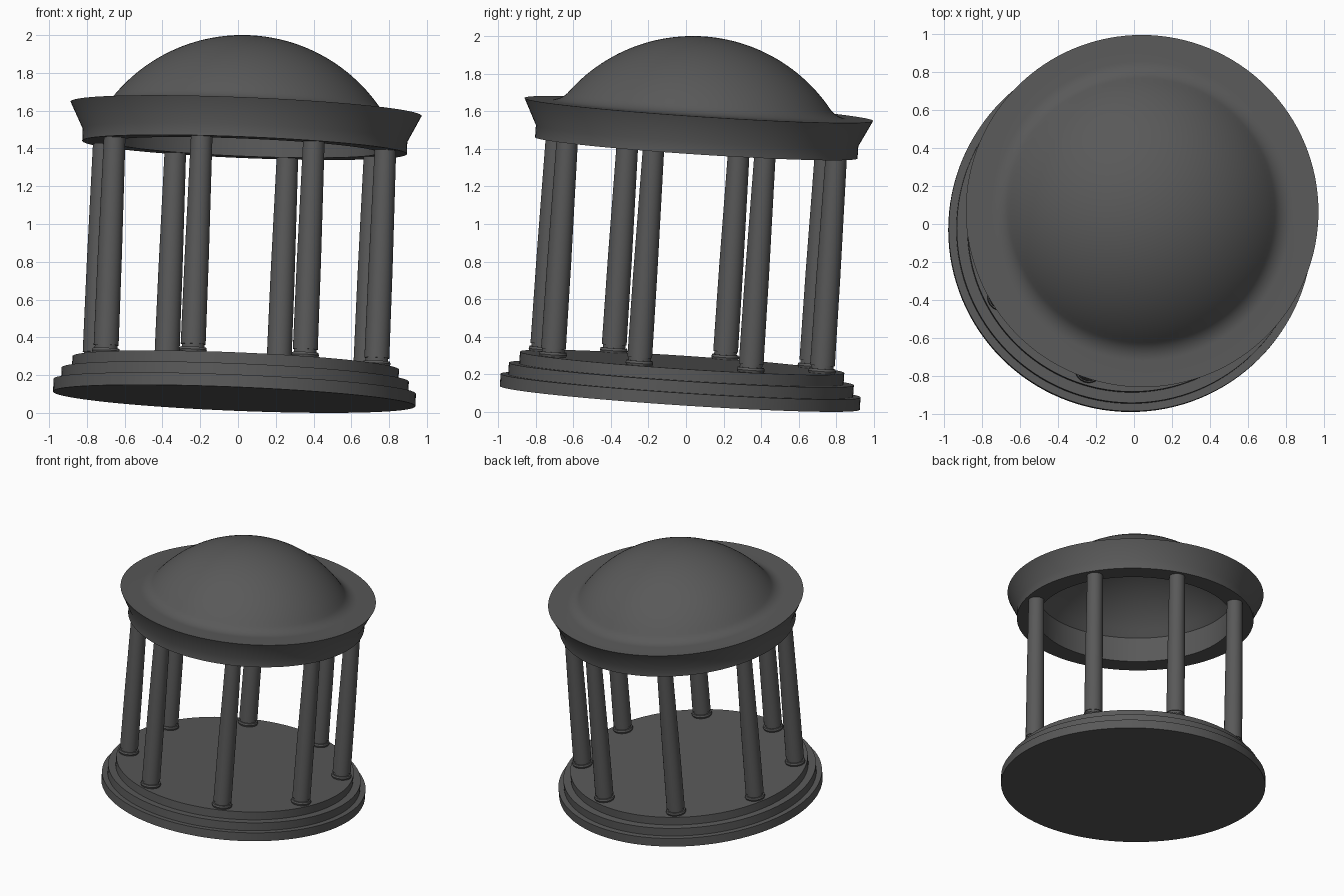
import bpy
import bmesh
from math import sin, cos, atan2, sqrt, pi, radians
from mathutils import Matrix, Vector

cube = bpy.data.objects.get("Cube")
if cube:
    bpy.data.objects.remove(cube, do_unlink=True)

# One dark grey stone colour
stone = bpy.data.materials.new("dark_grey_stone")
stone.use_nodes = True
GREY = (0.1, 0.1, 0.1, 1)
stone.diffuse_color = GREY
stone.node_tree.nodes["Principled BSDF"].inputs["Base Color"].default_value = GREY

# The whole building leans slightly to the back left
axis = Vector((0.041, 0.066, 1)).normalized()
LEAN = Matrix.Translation((-0.02, -0.033, 0.0745)) @ \
    Vector((0, 0, 1)).rotation_difference(axis).to_matrix().to_4x4()


def lathe(name, profile, steps, offset=(0, 0, 0)):
    """Revolve a closed (radius, height) outline about the upright axis."""
    bm = bmesh.new()
    verts = [bm.verts.new((r, 0, h)) for r, h in profile]
    edges = [bm.edges.new(pair) for pair in zip(verts, verts[1:])]
    if profile[0][0] > 0:
        edges.append(bm.edges.new((verts[-1], verts[0])))
    bmesh.ops.spin(bm, geom=verts + edges, cent=(0, 0, 0), axis=(0, 0, 1),
                   angle=2 * pi, steps=steps, use_duplicate=False)
    bmesh.ops.remove_doubles(bm, verts=bm.verts, dist=0.0001)
    bmesh.ops.dissolve_degenerate(bm, edges=bm.edges, dist=0.00001)
    bmesh.ops.recalc_face_normals(bm, faces=bm.faces)
    bm.transform(LEAN @ Matrix.Translation(offset))
    mesh = bpy.data.meshes.new(name)
    bm.to_mesh(mesh)
    bm.free()
    mesh.materials.append(stone)
    obj = bpy.data.objects.new(name, mesh)
    bpy.context.collection.objects.link(obj)
    bpy.ops.object.select_all(action='DESELECT')
    obj.select_set(True)
    bpy.context.view_layer.objects.active = obj
    bpy.ops.object.shade_smooth_by_angle(angle=radians(30))
    return obj


def arc(cx, cz, radius, start, end, count):
    """Points on an arc, angles measured from straight up."""
    angles = [start + (end - start) * i / count for i in range(count + 1)]
    return [(cx + radius * sin(a), cz + radius * cos(a)) for a in angles]


# Stepped round base
FLOOR = 0.19
lathe("stepped_base", [(0, 0), (0.96, 0), (0.96, 0.066), (0.92, 0.066),
                       (0.92, 0.128), (0.865, 0.128), (0.865, FLOOR), (0, FLOOR)], 128)

# Eight tapered columns with moulded feet
RING_BOTTOM = 1.335
column = [(0, FLOOR), (0.07, FLOOR), (0.074, FLOOR + 0.012), (0.07, FLOOR + 0.025),
          (0.06, FLOOR + 0.025), (0.06, FLOOR + 0.042), (0.066, FLOOR + 0.042),
          (0.064, 0.7), (0.057, RING_BOTTOM + 0.005), (0, RING_BOTTOM + 0.005)]
for i in range(8):
    a = radians(28 + 45 * i)
    lathe(f"column_{i + 1}", column, 32, (0.78 * cos(a), 0.78 * sin(a), 0))

# Hollow dome with a curved foot, flared cornice and ring beam
RIM, CENTRE, RADIUS, FILLET = 1.54, 1.046, 0.883, 0.12
rise = RIM + FILLET - CENTRE
foot_x = sqrt((RADIUS + FILLET) ** 2 - rise ** 2)
tangent = atan2(foot_x, rise)
outside = arc(0, CENTRE, RADIUS, 0, tangent, 24)
foot = arc(foot_x, RIM + FILLET, FILLET, tangent + pi, pi, 8)[1:]
beam = [(0.93, RIM), (0.86, 1.4), (0.86, RING_BOTTOM), (0.71, RING_BOTTOM)]
inside = arc(0, CENTRE, RADIUS - 0.03, radians(56), 0, 24)
inside[0] = (0.71, inside[0][1])
inside[-1] = (0, inside[-1][1])
lathe("dome_roof", outside + foot + beam + inside, 128)
